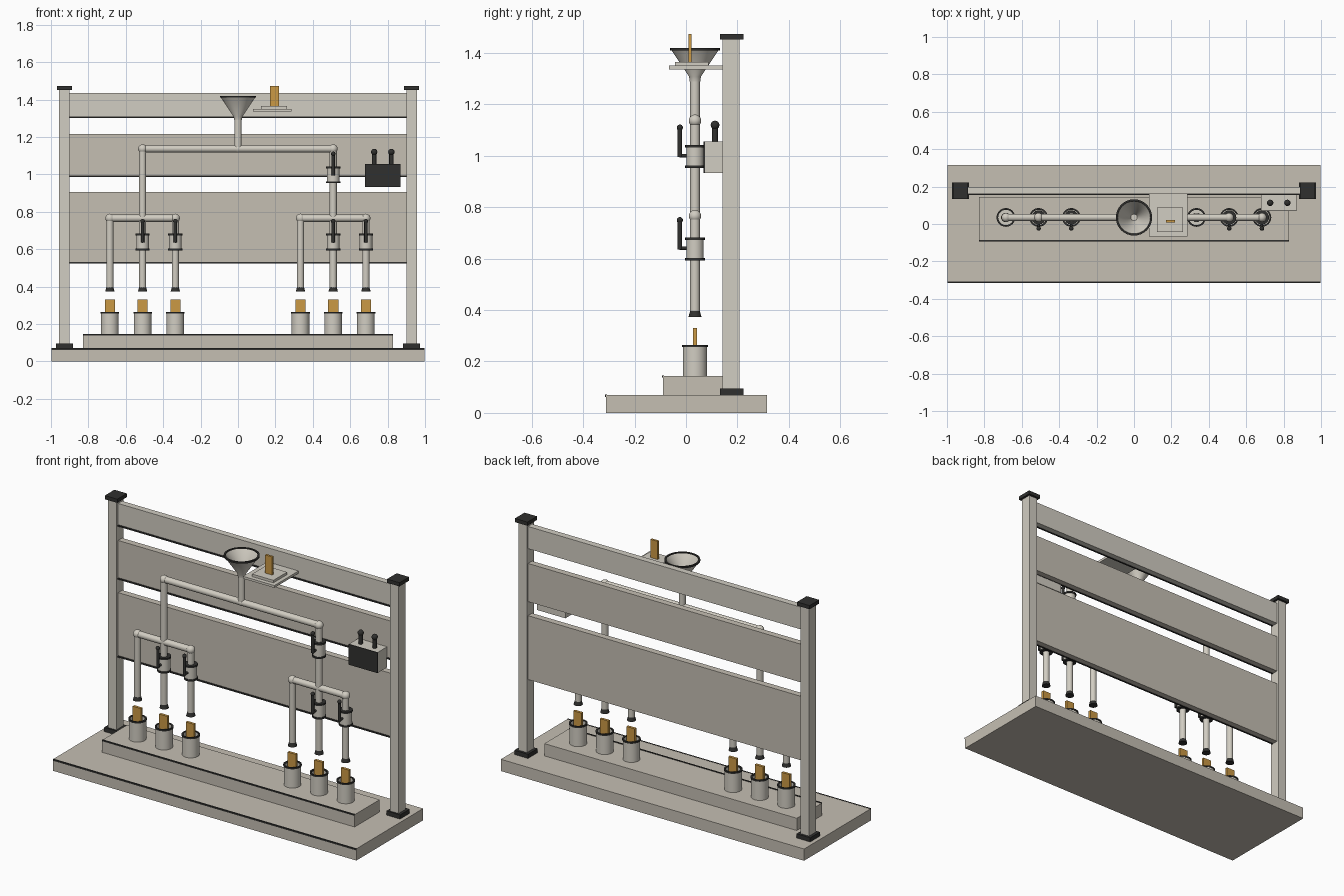
import bpy, bmesh, math
from mathutils import Vector

if "Cube" in bpy.data.objects:
    bpy.data.objects.remove(bpy.data.objects["Cube"])


def material(name, color):
    m = bpy.data.materials.new(name)
    m.diffuse_color = color
    m.use_nodes = True
    m.node_tree.nodes["Principled BSDF"].inputs["Base Color"].default_value = m.diffuse_color
    return m


STONE = material("warm_stone", (0.56, 0.52, 0.45, 1))
PALE = material("pale_stone", (0.64, 0.61, 0.54, 1))
DARK = material("charcoal", (0.03, 0.03, 0.028, 1))
GOLD = material("ochre", (0.60, 0.32, 0.06, 1))
PIPE_Y, PIPE_R = 0.035, 0.019


def finish(bm, name, mat, smooth=False):
    bmesh.ops.recalc_face_normals(bm, faces=bm.faces)
    me = bpy.data.meshes.new(name)
    bm.to_mesh(me)
    bm.free()
    ob = bpy.data.objects.new(name, me)
    bpy.context.collection.objects.link(ob)
    me.materials.append(mat)
    if smooth:
        bpy.ops.object.select_all(action='DESELECT')
        ob.select_set(True)
        bpy.context.view_layer.objects.active = ob
        bpy.ops.object.shade_smooth_by_angle(angle=math.radians(35))
    return ob


def box(name, x, y, z, mat):
    """Box from (min, max) pairs."""
    bm = bmesh.new()
    bmesh.ops.create_cube(bm, size=1)
    for v in bm.verts:
        v.co = Vector([(a + b) / 2 + c * (b - a) for c, (a, b) in zip(v.co, (x, y, z))])
    return finish(bm, name, mat)


def lathe(name, x, y, profile, mat, closed=False, n=32):
    """Spin an (r, z) profile around a vertical axis at x, y."""
    bm = bmesh.new()
    vs = [bm.verts.new((x + r, y, z)) for r, z in profile]
    pairs = list(zip(vs, vs[1:])) + ([(vs[-1], vs[0])] if closed else [])
    edges = [bm.edges.new(p) for p in pairs]
    bmesh.ops.spin(bm, geom=vs + edges, cent=(x, y, 0), axis=(0, 0, 1),
                   angle=math.tau, steps=n, use_duplicate=False)
    bmesh.ops.remove_doubles(bm, verts=bm.verts, dist=1e-5)
    return finish(bm, name, mat, True)


def rod(name, a, b, r, mat, n=24):
    """Cylinder between two points."""
    a, b = Vector(a), Vector(b)
    bm = bmesh.new()
    bmesh.ops.create_cone(bm, cap_ends=True, segments=n, radius1=r, radius2=r, depth=(b - a).length)
    rot = (b - a).to_track_quat('Z', 'Y')
    for v in bm.verts:
        v.co = rot @ v.co + (a + b) / 2
    return finish(bm, name, mat, True)


def ball(name, p, r, mat):
    bm = bmesh.new()
    bmesh.ops.create_uvsphere(bm, u_segments=24, v_segments=12, radius=r)
    bmesh.ops.translate(bm, vec=p, verts=bm.verts)
    return finish(bm, name, mat, True)


def ring(name, x, z, inner, outer, h, mat):
    return lathe(name, x, PIPE_Y, [(inner, z - h / 2), (outer, z - h / 2),
                                   (outer, z + h / 2), (inner, z + h / 2)], mat, True)


def pipe(name, x0, z0, x1, z1):
    return rod(name, (x0, PIPE_Y, z0), (x1, PIPE_Y, z1), PIPE_R, PALE)


def valve(x, z):
    # valve body, two flanges and a front lever
    rod("valve_body", (x, PIPE_Y, z - 0.04), (x, PIPE_Y, z + 0.04), 0.034, PALE)
    for dz in (-0.04, 0.04):
        rod("valve_flange", (x, PIPE_Y, z + dz - 0.005), (x, PIPE_Y, z + dz + 0.005), 0.038, DARK)
    rod("valve_stem", (x, PIPE_Y - 0.03, z + 0.003), (x, -0.025, z + 0.003), 0.007, DARK, 16)
    rod("valve_lever", (x, -0.024, z - 0.003), (x, -0.024, z + 0.112), 0.009, DARK, 16)
    ball("valve_knob", (x, -0.024, z + 0.112), 0.012, DARK)


# base and plinth with dark front edging
box("base", (-0.997, 0.997), (-0.312, 0.315), (0, 0.07), STONE)
box("base_edging", (-0.997, 0.997), (-0.316, -0.308), (0.062, 0.071), DARK)
box("plinth", (-0.83, 0.83), (-0.09, 0.145), (0.07, 0.143), STONE)
box("plinth_edging", (-0.83, 0.83), (-0.094, -0.086), (0.138, 0.146), DARK)

# posts with feet and caps
for s in (-1, 1):
    c = s * 0.928
    box("post", (c - 0.028, c + 0.028), (0.143, 0.209), (0.07, 1.455), PALE)
    for z in ((0.07, 0.095), (1.452, 1.474)):
        w = 0.045 if z[0] < 1 else 0.041
        box("post_foot" if z[0] < 1 else "post_cap", (c - w, c + w), (0.133, 0.223), z, DARK)

# three back panels with dark lower edging
for name, z0, z1 in (("top_panel", 1.303, 1.435), ("middle_panel", 0.988, 1.215),
                     ("lower_panel", 0.525, 0.905)):
    box(name, (-0.905, 0.905), (0.16, 0.198), (z0, z1), STONE if z0 < 1.2 else PALE)
    box(name + "_edging", (-0.9, 0.9), (0.154, 0.164), (z0 - 0.002, z0 + 0.006), DARK)

# funnel
lathe("funnel", 0, PIPE_Y, [(0.021, 1.29), (0.023, 1.308), (0.094, 1.415),
                            (0.088, 1.415), (0.016, 1.308), (0.014, 1.29)], PALE, True, 48)
ring("funnel_rim", 0, 1.415, 0.087, 0.097, 0.009, DARK)

# main pipe run
pipe("inlet_pipe", 0, 1.31, 0, 1.137)
ball("inlet_joint", (0, PIPE_Y, 1.137), 0.021, PALE)
pipe("upper_crossbar", -0.51, 1.137, 0.51, 1.137)

# two mirrored branches, each feeding three cups
for cx in (-0.51, 0.509):
    ball("upper_elbow", (cx, PIPE_Y, 1.137), 0.024, PALE)
    pipe("riser", cx, 1.137, cx, 0.766)
    pipe("branch_crossbar", cx - 0.175, 0.766, cx + 0.175, 0.766)
    for i in (-1, 0, 1):
        x = cx + i * 0.175
        if i:
            ball("branch_elbow", (x, PIPE_Y, 0.766), 0.024, PALE)
        pipe("drop_pipe", x, 0.766, x, 0.395)
        lathe("nozzle", x, PIPE_Y, [(0, 0.404), (0.017, 0.404), (0.025, 0.374), (0, 0.374)], DARK)
        if i >= 0:
            valve(x, 0.638)
        # cup, rim and token
        lathe("cup", x, PIPE_Y, [(0, 0.143), (0.047, 0.143), (0.047, 0.26),
                                 (0.041, 0.26), (0.041, 0.17), (0, 0.17)], PALE)
        ring("cup_rim", x, 0.26, 0.041, 0.05, 0.009, DARK)
        box("cup_token", (x - 0.027, x + 0.027), (PIPE_Y - 0.008, PIPE_Y + 0.008), (0.17, 0.331), GOLD)
valve(0.509, 0.998)

# tray beside the funnel with raised pad and token
box("tray", (0.08, 0.286), (-0.067, 0.162), (1.337, 1.351), PALE)
box("tray_pad", (0.122, 0.262), (-0.042, 0.087), (1.351, 1.366), PALE)
box("tray_token", (0.172, 0.218), (0.009, 0.022), (1.364, 1.474), GOLD)

# control box with two knobs
box("control_box", (0.68, 0.868), (0.073, 0.162), (0.934, 1.056), PALE)
box("control_box_face", (0.68, 0.868), (0.069, 0.074), (0.934, 1.056), DARK)
for x in (0.728, 0.82):
    rod("control_stem", (x, 0.113, 1.056), (x, 0.113, 1.115), 0.0115, DARK, 16)
    ball("control_knob", (x, 0.113, 1.12), 0.017, DARK)
